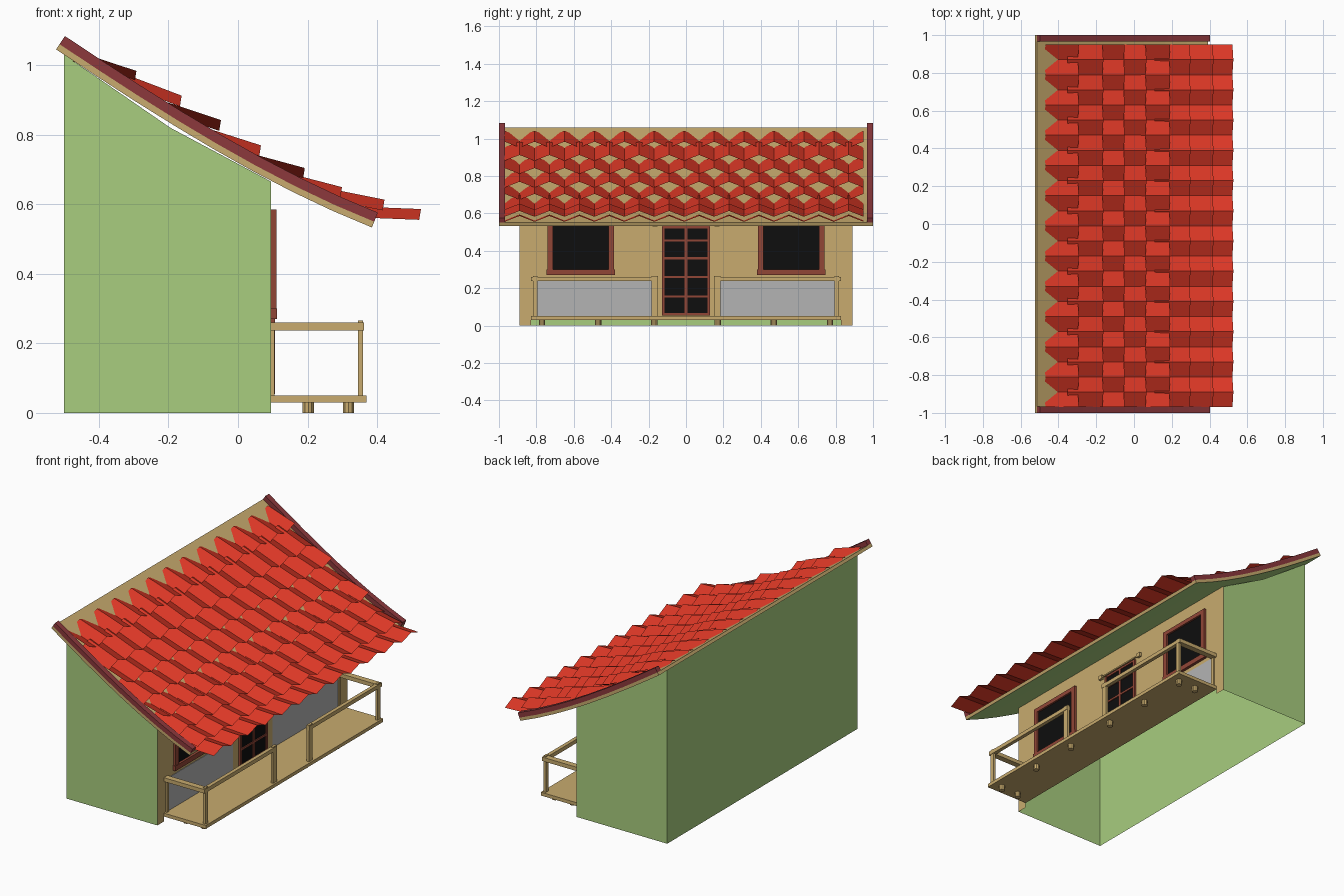
import bpy, bmesh, math
from mathutils import Vector

if "Cube" in bpy.data.objects:
    bpy.data.objects.remove(bpy.data.objects["Cube"])


def mat(name, r, g, b):
    m = bpy.data.materials.new(name)
    lin = [((c / 255 + 0.055) / 1.055) ** 2.4 if c > 10 else c / 255 / 12.92 for c in (r, g, b)]
    m.diffuse_color = (*lin, 1)
    m.use_nodes = True
    m.node_tree.nodes["Principled BSDF"].inputs["Base Color"].default_value = m.diffuse_color
    return m


TAN = mat("tan_wood", 200, 171, 110)
GREEN = mat("light_green", 168, 205, 126)
RED = mat("tile_red", 222, 56, 38)
MAROON = mat("maroon", 140, 56, 60)
BROWN = mat("red_brown", 145, 70, 54)
BLACK = mat("black", 14, 14, 14)
GRAY = mat("gray", 180, 180, 180)


def finish(name, bm, *mats):
    me = bpy.data.meshes.new(name)
    bm.to_mesh(me)
    bm.free()
    for m in mats:
        me.materials.append(m)
    ob = bpy.data.objects.new(name, me)
    bpy.context.collection.objects.link(ob)
    return ob


def boxes(name, material, *specs):
    """Each spec is x0, x1, y0, y1, z0, z1."""
    bm = bmesh.new()
    for x0, x1, y0, y1, z0, z1 in specs:
        vs = bmesh.ops.create_cube(bm, size=1)["verts"]
        for v in vs:
            v.co = ((x0 + x1) / 2 + v.co.x * (x1 - x0),
                    (y0 + y1) / 2 + v.co.y * (y1 - y0),
                    (z0 + z1) / 2 + v.co.z * (z1 - z0))
    return finish(name, bm, material)


# --- Roof curve (underside), sampled as a smooth Lagrange curve ---
KEYS = [(-0.523, 1.045), (-0.195, 0.833), (0.095, 0.667), (0.385, 0.533)]


def roof_z(x):
    z = 0
    for i, (xi, zi) in enumerate(KEYS):
        for j, (xj, _) in enumerate(KEYS):
            if i != j:
                zi *= (x - xj) / (xi - xj)
        z += zi
    return z


def roof_point(t, off):
    x = -0.523 + 0.908 * t
    slope = (roof_z(x + 0.001) - roof_z(x - 0.001)) / 0.002
    n = Vector((-slope, 1)).normalized()
    return x + n.x * off, roof_z(x) + n.y * off


def roof_strip(name, low, high, y0, y1, *mats):
    """A board following the roof curve."""
    bm = bmesh.new()
    n = 8
    rings = []
    for i in range(n + 1):
        a, b = roof_point(i / n, low), roof_point(i / n, high)
        rings.append([bm.verts.new(p) for p in ((a[0], y0, a[1]), (a[0], y1, a[1]),
                                                (b[0], y1, b[1]), (b[0], y0, b[1]))])
    for r, s in zip(rings, rings[1:]):
        for k in range(4):
            bm.faces.new((r[k], r[(k + 1) % 4], s[(k + 1) % 4], s[k]))
    bm.faces.new(rings[0])
    bm.faces.new(rings[-1])
    bmesh.ops.recalc_face_normals(bm, faces=bm.faces)
    for f in bm.faces:
        f.normal_update()
        if len(mats) > 1 and f.normal.z < -0.6:
            f.material_index = 1
    return finish(name, bm, *mats)


roof_strip("roof_panel", 0, 0.018, -1, 1, TAN, GREEN)
roof_strip("verge_board_near", 0.018, 0.046, -1, -0.967, MAROON)
roof_strip("verge_board_far", 0.018, 0.046, 0.967, 1, MAROON)

# --- Zigzag tile rows: lip x, lip trough z, slope, length, peak at the near end ---
ROWS = [(-0.297, 0.952, 0.33, 0.177, 1), (-0.167, 0.881, 0.38, 0.19, 0),
        (-0.054, 0.811, 0.33, 0.19, 1), (0.061, 0.738, 0.32, 0.19, 0),
        (0.187, 0.673, 0.27, 0.19, 1), (0.294, 0.618, 0.26, 0.19, 0),
        (0.416, 0.582, 0.20, 0.19, 0), (0.521, 0.555, 0.04, 0.19, 0)]
for r, (x, z, slope, length, phase) in enumerate(ROWS):
    bm = bmesh.new()
    prev = None
    for k in range(25):
        y = -0.97 + 0.08 * k
        up = (k + phase) % 2
        lip = bm.verts.new((x + 0.005 * up, y, z + 0.031 * up))
        head = bm.verts.new((x - length + 0.005 * up, y, z + slope * length + 0.031 * up))
        if prev:
            bm.faces.new((prev[1], prev[0], lip, head))
        prev = (lip, head)
    finish(f"roof_tile_row_{r + 1}", bm, RED)

# --- House shell: two gable sides and a back, open underneath ---
bm = bmesh.new()
side = [(-0.5, 0), (0.095, 0), (0.095, 0.665), (-0.195, 0.82), (-0.5, 1.03)]
near = [bm.verts.new((x, -0.89, z)) for x, z in side]
far = [bm.verts.new((x, 0.89, z)) for x, z in side]
bm.faces.new(near)
bm.faces.new(far[::-1])
bm.faces.new((near[0], near[4], far[4], far[0]))
finish("side_and_back_walls", bm, GREEN)

# Front wall with a low notch behind the deck
bm = bmesh.new()
outline = [(-0.89, 0), (-0.83, 0), (-0.83, 0.035), (0.83, 0.035),
           (0.83, 0), (0.89, 0), (0.89, 0.668), (-0.89, 0.668)]
bm.faces.new([bm.verts.new((0.095, y, z)) for y, z in outline])
finish("front_wall", bm, TAN)

# --- Deck, feet and railing ---
boxes("deck", TAN, (0.094, 0.37, -0.83, 0.83, 0.03, 0.05))
bm = bmesh.new()
spots = [(0.318, y) for y in (-0.77, -0.47, -0.17, 0.17, 0.47, 0.77)] + [(0.202, -0.77), (0.202, 0.77)]
for x, y in spots:
    vs = bmesh.ops.create_cone(bm, cap_ends=True, segments=10, radius1=0.017,
                               radius2=0.017, depth=0.03)["verts"]
    bmesh.ops.translate(bm, verts=vs, vec=(x, y, 0.015))
finish("deck_feet", bm, TAN)

for s, label in ((-1, "near"), (1, "far")):
    def ys(a, b):
        return tuple(sorted((s * a, s * b)))
    boxes(f"railing_{label}", TAN,
          (0.345, 0.36, *ys(0.793, 0.818), 0.05, 0.265),
          (0.345, 0.36, *ys(0.15, 0.185), 0.05, 0.265),
          (0.094, 0.105, *ys(0.795, 0.815), 0.05, 0.237),
          (0.34, 0.362, *ys(0.15, 0.83), 0.237, 0.26),
          (0.094, 0.36, *ys(0.795, 0.83), 0.237, 0.26))
    # Gray wall panel below the window
    boxes(f"wall_panel_{label}", GRAY, (0.094, 0.098, *ys(0.185, 0.795), 0.05, 0.245))
    # Window pane and frame
    boxes(f"window_pane_{label}", BLACK, (0.094, 0.099, *ys(0.40, 0.73), 0.29, 0.57))
    boxes(f"window_frame_{label}", BROWN,
          (0.094, 0.11, *ys(0.385, 0.415), 0.275, 0.585),
          (0.094, 0.11, *ys(0.71, 0.74), 0.275, 0.585),
          (0.094, 0.112, *ys(0.38, 0.745), 0.27, 0.3),
          (0.094, 0.11, *ys(0.385, 0.74), 0.56, 0.585))

# --- Door with a grid of bars ---
boxes("door_pane", BLACK, (0.094, 0.099, -0.125, 0.125, 0.06, 0.53))
bars = [(0.094, 0.106, y - 0.007, y + 0.007, 0.055, 0.53) for y in (-0.122, 0, 0.122)]
bars += [(0.094, 0.105, -0.125, 0.125, z - 0.006, z + 0.006)
         for z in (0.06, 0.155, 0.26, 0.36, 0.455, 0.525)]
boxes("door_bars", BROWN, *bars)

# Pole with end knobs over the door
boxes("door_pole", TAN, (0.098, 0.106, -0.165, 0.165, 0.537, 0.545),
      (0.094, 0.11, -0.178, -0.153, 0.529, 0.553),
      (0.094, 0.11, 0.153, 0.178, 0.529, 0.553))
